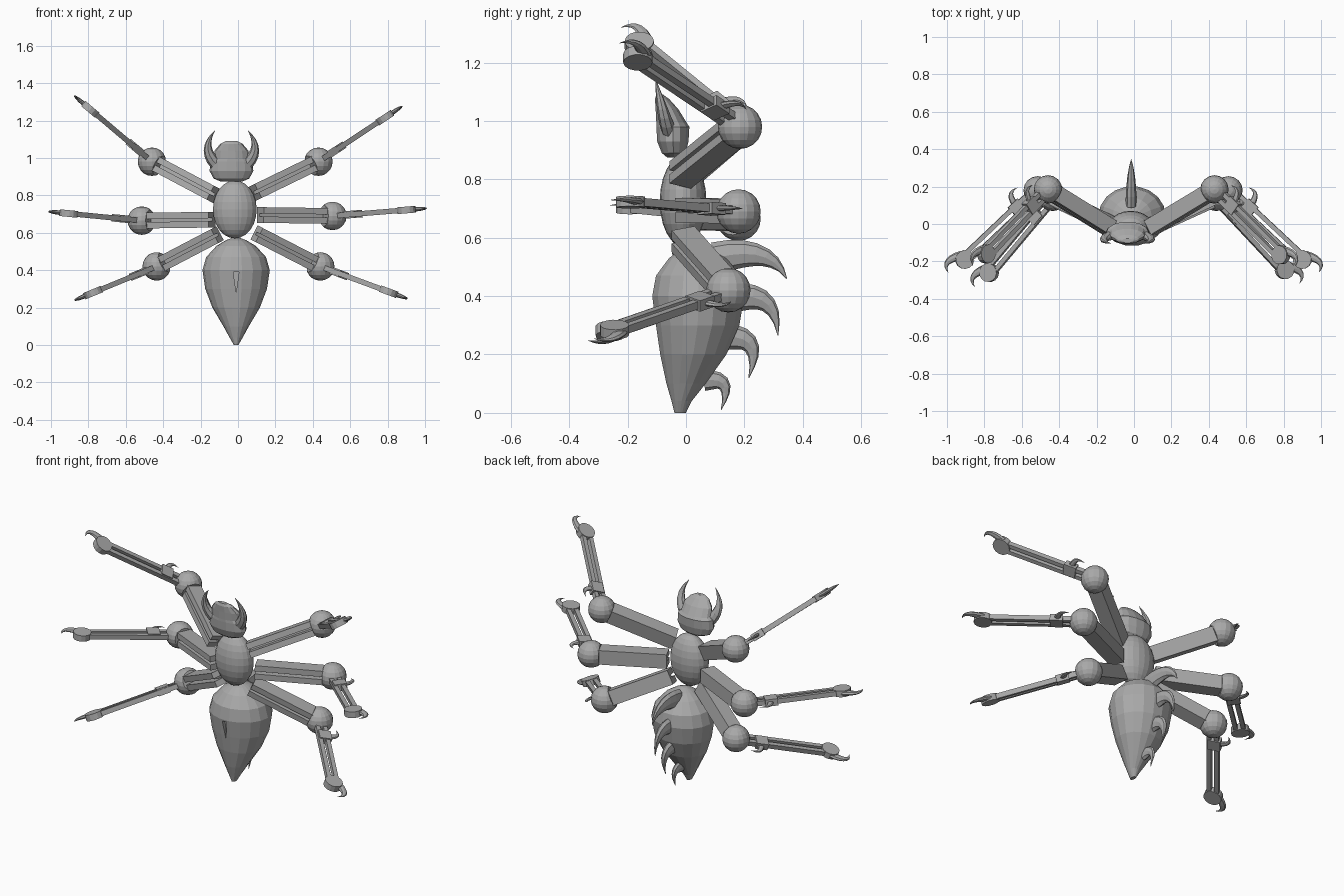
import bpy, bmesh, math
from mathutils import Vector, Matrix

cube = bpy.data.objects.get("Cube")
if cube:
    bpy.data.objects.remove(cube)

grey = bpy.data.materials.new("stone_grey")
grey.use_nodes = True
COLOUR = (0.4, 0.4, 0.4, 1)
grey.diffuse_color = COLOUR
grey.node_tree.nodes["Principled BSDF"].inputs["Base Color"].default_value = COLOUR


def finish(name, bm):
    bmesh.ops.recalc_face_normals(bm, faces=bm.faces)
    me = bpy.data.meshes.new(name)
    bm.to_mesh(me)
    bm.free()
    me.materials.append(grey)
    ob = bpy.data.objects.new(name, me)
    bpy.context.collection.objects.link(ob)
    return ob


def skin(bm, rings):
    """Join rings of points into a closed skin."""
    loops = [[bm.verts.new(p) for p in ring] for ring in rings]
    n = len(loops[0])
    for a, b in zip(loops, loops[1:]):
        for i in range(n):
            bm.faces.new((a[i], a[(i + 1) % n], b[(i + 1) % n], b[i]))
    bm.faces.new(loops[0])
    bm.faces.new(loops[-1])


def ellipse(centre, u, v, n):
    turn = math.tau / n
    return [centre + u * math.cos(i * turn) + v * math.sin(i * turn) for i in range(n)]


def body(name, x, rows, n=18):
    """Stack of ellipses: height, half width, half depth, centre y."""
    bm = bmesh.new()
    skin(bm, [ellipse(Vector((x, cy, z)), Vector((rx, 0, 0)), Vector((0, ry, 0)), n)
              for z, rx, ry, cy in rows])
    return finish(name, bm)


def claw(bm, start, bend, tip, side, thick, wide, steps=7):
    """Curved tapering horn; side is the direction across its plane."""
    a, b, c = Vector(start), Vector(bend), Vector(tip)
    rings = []
    for k in range(steps + 1):
        t = k / steps
        p = a * (1 - t) ** 2 + b * 2 * t * (1 - t) + c * t * t
        tangent = ((b - a) * (1 - t) + (c - b) * t).normalized()
        taper = max(1 - t ** 1.5, 0.03)
        rings.append(ellipse(p, side * thick * taper, side.cross(tangent) * wide * taper, 8))
    skin(bm, rings)


def frame(a, b):
    """Axes of a limb: along it, across it to the back, and upward."""
    d = (b - a).normalized()
    n = Vector((-d.z, 0, d.x)).normalized()
    if n.z < 0:
        n.negate()
    w = d.cross(n)
    if w.y < 0:
        w.negate()
    return d, w, n


def prism(bm, origin, axes, outline, lo, hi):
    """Extrude an outline of (across, up) points along a limb."""
    d, w, n = axes
    skin(bm, [[origin + d * s + w * p + n * q for p, q in outline] for s in (lo, hi)])


def rect(p, q, mid=0):
    return [(mid - p, -q), (mid + p, -q), (mid + p, q), (mid - p, q)]


# Abdomen with a narrow notch in its front
abdomen = body("abdomen", -0.01, [
    (0, .012, .02, -.02), (.04, .035, .035, -.015), (.1, .068, .068, 0),
    (.2, .127, .115, .025), (.3, .165, .145, .04), (.4, .18, .16, .042),
    (.47, .16, .147, .042), (.53, .105, .1, .04), (.56, .055, .055, .035), (.575, .015, .015, .03)])
bm = bmesh.new()
skin(bm, [[Vector((x, y, z)) for x, z in ((-.025, .39), (.005, .39), (-.01, .28))]
          for y in (-.2, -.09)])
cutter = finish("notch_cutter", bm)
cutter.hide_render = True
cutter.hide_viewport = True
notch = abdomen.modifiers.new("notch", 'BOOLEAN')
notch.operation = 'DIFFERENCE'
notch.object = cutter

# Row of hooked spines down the back
X = Vector((1, 0, 0))
bm = bmesh.new()
for start, bend, tip, size in (((.1, .53), (.29, .58), (.345, .46), .055),
                               ((.15, .39), (.31, .43), (.315, .265), .05),
                               ((.13, .26), (.27, .27), (.215, .12), .045),
                               ((.06, .11), (.17, .13), (.12, .01), .035)):
    claw(bm, *[(-.015, y, z) for y, z in (start, bend, tip)], X, size * .55, size)
finish("back_spines", bm)

# Thorax
bm = bmesh.new()
bmesh.ops.create_uvsphere(bm, u_segments=20, v_segments=12, radius=1,
                          matrix=Matrix.LocRotScale(Vector((-.017, -.01, .725)), None,
                                                    Vector((.117, .08, .155))))
finish("thorax", bm)

# Head leaning forward, with a pair of curved horns
HEAD_X = -0.035
body("head", HEAD_X, [
    (.875, .06, .025, -.04), (.89, .095, .042, -.042), (.93, .117, .055, -.045),
    (.98, .113, .058, -.045), (.995, .097, .053, -.05), (1.04, .09, .04, -.065),
    (1.075, .06, .025, -.082), (1.09, .03, .012, -.09)], 14)
bm = bmesh.new()
for s in (-1, 1):
    pts = [(HEAD_X + s * x, y, z) for x, y, z in
           ((.085, -.06, .97), (.165, -.085, 1.05), (.088, -.105, 1.148))]
    claw(bm, *pts, Vector((0, 1, 0)), .026, .034)
finish("horns", bm)

# Legs: hip, knee and ankle positions
LEGS = {
    "upper_left": ((.09, -.02, .815), (.43, .185, .98), (.785, -.165, 1.215)),
    "upper_right": ((-.13, -.02, .805), (-.46, .185, .98), (-.79, -.16, 1.26)),
    "middle_left": ((.12, 0, .695), (.505, .18, .69), (.9, -.19, .722)),
    "middle_right": ((-.14, 0, .67), (-.515, .18, .665), (-.905, -.19, .703)),
    "lower_left": ((.1, -.01, .595), (.44, .145, .42), (.805, -.245, .285)),
    "lower_right": ((-.11, -.01, .59), (-.435, .145, .42), (-.775, -.26, .28)),
}
CHANNEL = [(-.042, -.042), (.042, -.042), (.042, .042), (-.042, .042),
           (-.042, .008), (.01, .008), (.01, -.008), (-.042, -.008)]
for name, points in LEGS.items():
    hip, knee, ankle = map(Vector, points)

    # Grooved upper beam
    thigh = frame(hip, knee)
    bm = bmesh.new()
    prism(bm, hip, thigh, CHANNEL, 0, (knee - hip).length - .03)
    finish(name + "_thigh", bm)

    # Ball knee, cut flat where the beam enters
    bm = bmesh.new()
    bmesh.ops.create_uvsphere(bm, u_segments=16, v_segments=10, radius=.076,
                              matrix=Matrix.Translation(knee))
    bmesh.ops.bisect_plane(bm, geom=bm.verts[:] + bm.edges[:] + bm.faces[:],
                           plane_co=knee - thigh[0] * .05, plane_no=-thigh[0], clear_outer=True)
    bmesh.ops.holes_fill(bm, edges=[e for e in bm.edges if e.is_boundary])
    finish(name + "_knee", bm)

    # Slotted lower leg: two rails, a block by the knee and a spur
    axes = d, w, n = frame(knee, ankle)
    length = (ankle - knee).length
    bm = bmesh.new()
    for mid in (-.021, .021):
        prism(bm, knee, axes, rect(.012, .014, mid), .06, length - .03)
    prism(bm, knee, axes, rect(.035, .02, .008), .11, .18)
    spur = [knee + d * s + w * p for s, p in ((.14, .03), (.13, .11), (.07, .085))]
    claw(bm, *spur, n, .01, .018)
    finish(name + "_shin", bm)

    # Disc ankle and hooked claw
    bm = bmesh.new()
    skin(bm, [ellipse(ankle + n * h, d * .05, w * .05, 14) for h in (-.018, .018)])
    hook = [ankle + d * s + w * p for s, p in ((0, .03), (.1, .085), (.112, .01))]
    claw(bm, *hook, n, .013, .024)
    finish(name + "_foot", bm)
